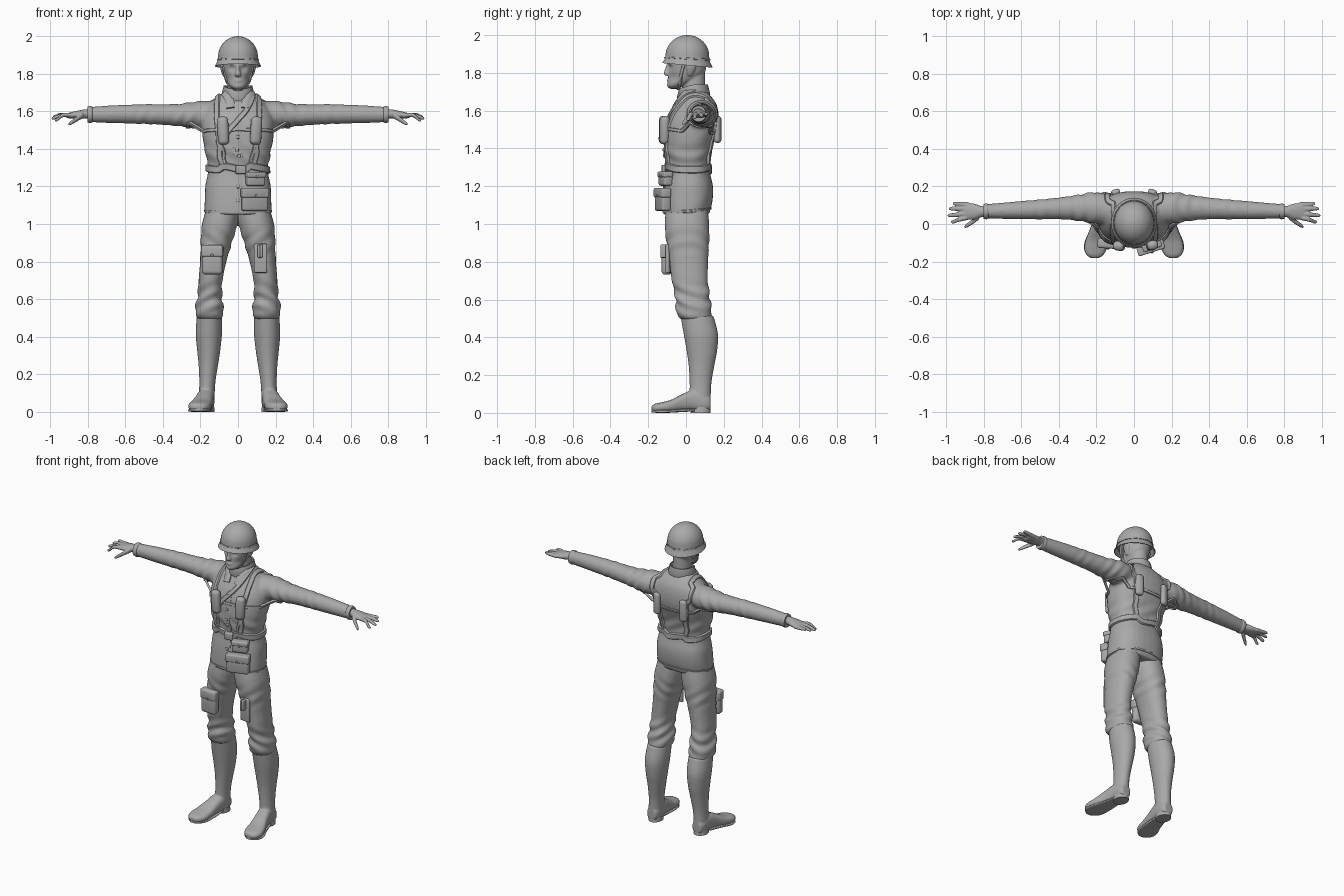
import bpy, bmesh, math
from math import sin, cos, pi, exp
from mathutils import Vector, Matrix
from mathutils.bvhtree import BVHTree

cube = bpy.data.objects.get("Cube")
if cube:
    bpy.data.objects.remove(cube)

grey = bpy.data.materials.new("plain_grey")
grey.use_nodes = True
COLOUR = (0.4, 0.4, 0.4, 1)
grey.diffuse_color = COLOUR
grey.node_tree.nodes["Principled BSDF"].inputs["Base Color"].default_value = COLOUR
made = []


def finish(name, bm):
    bmesh.ops.recalc_face_normals(bm, faces=bm.faces)
    mesh = bpy.data.meshes.new(name)
    bm.to_mesh(mesh)
    bm.free()
    mesh.materials.append(grey)
    obj = bpy.data.objects.new(name, mesh)
    bpy.context.collection.objects.link(obj)
    made.append(obj)
    return obj


def spline(points, n=5, closed=False):
    p, out = [Vector(q) for q in points], []
    m = len(p)
    for i in range(m if closed else m - 1):
        a, b, c, d = (p[(i + k) % m] if closed else p[min(max(i + k, 0), m - 1)] for k in (-1, 0, 1, 2))
        for t in (j / n for j in range(n)):
            out.append((2*b + (c - a)*t + (2*a - 5*b + 4*c - d)*t*t + (3*b - a - 3*c + d)*t**3) / 2)
    return out if closed else out + [p[-1]]


def skin(name, rings, closed=False):
    bm = bmesh.new()
    loops = [[bm.verts.new(v) for v in ring] for ring in rings]
    for a, b in zip(loops, loops[1:] + (loops[:1] if closed else [])):
        for i in range(len(a)):
            j = (i + 1) % len(a)
            bm.faces.new((a[i], a[j], b[j], b[i]))
    if not closed:
        bm.faces.new(loops[0])
        bm.faces.new(loops[-1])
    return finish(name, bm)


def loft(name, sections, axis="z", side=1, power=2.0, sides=32):
    """Sections are (position, centre a, centre b, radius a, radius b) along the axis."""
    rings = []
    for t, a, b, ra, rb in spline(sections):
        ring = []
        for k in range(sides):
            c, s = cos(2*pi*k/sides), sin(2*pi*k/sides)
            u = a + ra * math.copysign(abs(c) ** (2/power), c)
            v = b + rb * math.copysign(abs(s) ** (2/power), s)
            x, y, z = {"x": (t, u, v), "y": (u, t, v), "z": (u, v, t)}[axis]
            ring.append((x * side, y, z))
        rings.append(ring)
    return skin(name, rings)


def fuse(name, parts, voxel, rounds=4, shift=None):
    """Merge parts into one smooth skin, then push points along normals by shift(co)."""
    bm = bmesh.new()
    for p in parts:
        bm.from_mesh(p.data)
        made.remove(p)
        bpy.data.objects.remove(p)
    obj = finish(name, bm)
    remesh = obj.modifiers.new("merge", "REMESH")
    remesh.mode, remesh.voxel_size = "VOXEL", voxel
    smooth = obj.modifiers.new("soften", "SMOOTH")
    smooth.iterations = rounds
    bpy.context.view_layer.update()
    mesh = bpy.data.meshes.new_from_object(obj.evaluated_get(bpy.context.evaluated_depsgraph_get()))
    obj.modifiers.clear()
    obj.data = mesh
    if shift:
        moves = [v.co + v.normal * shift(v.co) for v in mesh.vertices]
        for v, co in zip(mesh.vertices, moves):
            v.co = co
    return obj


def tree(obj):
    bm = bmesh.new()
    bm.from_mesh(obj.data)
    return BVHTree.FromBMesh(bm)


def strap(name, body, points, width, thick=0.009, closed=False):
    """Ribbon laid on a body along rough points."""
    hits = [body.find_nearest(p) for p in spline(points, 6, closed)]
    pos, n, rings = [h[0] for h in hits], len(hits), []
    for i in range(n):
        back, ahead = (i - 1) % n if closed else max(i - 1, 0), (i + 1) % n if closed else min(i + 1, n - 1)
        normal = (hits[back][1] + hits[i][1] + hits[ahead][1]).normalized()
        across = normal.cross(pos[ahead] - pos[back]).normalized() * width / 2
        rings.append([pos[i] + across*a + normal*thick*b
                      for a, b in ((-1, -1), (-1, 0.6), (-0.8, 1), (0.8, 1), (1, 0.6), (1, -1))])
    return skin(name, rings, closed)


def box(name, matrix, size, bevel):
    bm = bmesh.new()
    bmesh.ops.create_cube(bm, size=1, matrix=Matrix.Diagonal((*size, 1)))
    bmesh.ops.bevel(bm, geom=bm.edges[:], offset=bevel, segments=3, profile=0.5, affect="EDGES")
    bm.transform(matrix)
    return finish(name, bm)


def pouch(name, body, guess, size, bevel=0.012, flap=True, tilt=0):
    """Soft box facing out of a body; optional flap and stud."""
    co, normal, _, _ = body.find_nearest(Vector(guess))
    turn = math.atan2(normal.x, -normal.y)
    m = Matrix.Translation(co) @ Matrix.Rotation(turn, 4, "Z") @ Matrix.Rotation(tilt, 4, "Y")
    w, d, h = size
    box(name, m @ Matrix.Translation((0, -d*0.3, 0)), size, bevel)
    if flap:
        box(name + "_flap", m @ Matrix.Translation((0, -d*0.34, h*0.3)), (w*1.06, d*1.06, h*0.42), bevel*0.7)
        box(name + "_stud", m @ Matrix.Translation((0, -d*0.87, h*0.16)), (0.014, 0.01, 0.014), 0.004)


# Jacket with sleeves
trunk = loft("trunk", [
    (1.05, 0, 0, .177, .122), (1.12, 0, .01, .178, .13), (1.2, 0, .015, .174, .128),
    (1.29, 0, .012, .16, .113), (1.4, 0, .012, .178, .127), (1.5, 0, .03, .193, .14),
    (1.57, 0, .042, .186, .132), (1.63, 0, .053, .155, .11), (1.67, 0, .053, .12, .085),
    (1.7, 0, .047, .08, .066), (1.72, 0, .042, .062, .056)], power=2.4)
arms = [loft("arm", [
    (.08, .07, 1.585, .07, .07), (.2, .085, 1.583, .084, .072), (.3, .086, 1.58, .069, .061),
    (.4, .083, 1.583, .058, .055), (.5, .078, 1.585, .053, .053), (.65, .072, 1.585, .046, .048),
    (.77, .068, 1.583, .039, .042), (.8, .067, 1.583, .037, .04)], "x", s) for s in (1, -1)]


def cloth_folds(co):
    arm = exp(-((abs(co.x) - .27) / .08) ** 2) + .5 * exp(-((abs(co.x) - .5) / .06) ** 2)
    waist = exp(-((co.z - 1.36) / .06) ** 2)
    return .003 * arm * sin(abs(co.x)*95 + co.z*50) + .003 * waist * sin(co.x*45 + co.z*70)


jacket = fuse("jacket", [trunk] + arms, .009, 6, cloth_folds)
body = tree(jacket)


# Trousers
def leg(s):
    return loft("leg", [
        (1.12, .075, .005, .08, .105), (1.0, .098, .005, .094, .118), (.9, .115, .01, .083, .112),
        (.8, .132, .015, .07, .102), (.7, .146, .02, .064, .096), (.63, .15, .033, .064, .092),
        (.57, .152, .038, .072, .093), (.52, .152, .045, .074, .092), (.495, .152, .053, .064, .082)],
        side=s, power=2.2)


def knee_folds(co):
    knee, hip = exp(-((co.z - .6) / .07) ** 2), exp(-((co.z - .9) / .06) ** 2)
    return .006*knee*sin(co.z*85 + abs(co.x)*40 + co.y*25) + .003*hip*sin(co.z*70 - abs(co.x)*60)


trousers = fuse("trousers", [leg(1), leg(-1)], .009, 4, knee_folds)
thighs = tree(trousers)

# Boots and hands
for s, label in ((1, "left"), (-1, "right")):
    shin = loft("shin", [
        (.515, .152, .058, .067, .087), (.42, .155, .078, .07, .091), (.33, .156, .084, .062, .081),
        (.25, .158, .082, .052, .068), (.16, .163, .077, .043, .058), (.08, .167, .075, .042, .056),
        (.02, .168, .075, .04, .054)], side=s)
    foot = loft("foot", [
        (.13, .168, .05, .03, .035), (.1, .168, .055, .042, .045), (.04, .172, .067, .045, .055),
        (-.02, .183, .054, .049, .045), (-.08, .197, .036, .058, .033), (-.13, .205, .029, .06, .027),
        (-.165, .208, .026, .045, .022), (-.182, .208, .024, .02, .012)], "y", s, 2.6)
    fuse(label + "_boot", [shin, foot], .006, 4)
    loft(label + "_heel", [(0, .168, .078, .043, .053), (.03, .168, .078, .041, .052)], side=s)
    loft(label + "_sole", [
        (.045, .175, .015, .038, .007), (-.03, .186, .012, .05, .008), (-.1, .202, .008, .062, .008),
        (-.15, .207, .008, .054, .008), (-.182, .208, .01, .02, .007)], "y", s, 4)
    hand = [loft("palm", [
        (.76, .066, 1.586, .028, .026), (.81, .066, 1.586, .029, .025), (.85, .066, 1.582, .042, .022),
        (.895, .068, 1.578, .045, .016), (.91, .068, 1.577, .04, .012)], "x", s),
        loft("thumb", [(.825, .04, 1.58, .016, .016), (.86, .012, 1.558, .014, .014),
                       (.89, -.008, 1.538, .011, .011), (.903, -.016, 1.53, .006, .006)], "x", s)]
    for root, tip, reach, drop in ((.103, .108, .965, 1.582), (.08, .082, .985, 1.573),
                                   (.056, .046, .992, 1.565), (.036, .012, .975, 1.555)):
        hand.append(loft("finger", [
            (.88, root, 1.578, .013, .012), (.93, (root + tip) / 2, 1.58, .012, .011),
            (reach - .012, tip, drop, .01, .009), (reach, tip, drop - .002, .005, .005)], "x", s))
    fuse(label + "_hand", hand, .004, 2)
    # Rolled sleeve cuff
    loft(label + "_cuff", [(.775, .068, 1.583, .038, .041), (.785, .067, 1.583, .042, .045),
                           (.802, .067, 1.583, .039, .042)], "x", s)

# Head
parts = [loft("skull", [
    (1.718, 0, -.06, .022, .022), (1.732, 0, -.053, .042, .043), (1.76, 0, -.02, .06, .075),
    (1.8, 0, .003, .073, .095), (1.85, 0, .008, .081, .102), (1.9, 0, .01, .082, .1),
    (1.95, 0, .01, .06, .075)], power=2.2),
    loft("neck", [(1.65, 0, .045, .062, .062), (1.72, 0, .042, .056, .06), (1.82, 0, .04, .055, .062)]),
    loft("nose", [(1.85, 0, -.09, .009, .012), (1.82, 0, -.095, .011, .016),
                  (1.797, 0, -.096, .017, .022), (1.785, 0, -.092, .014, .016)]),
    loft("lips", [(1.771, 0, -.088, .018, .008), (1.764, 0, -.086, .024, .014),
                  (1.755, 0, -.086, .019, .013), (1.749, 0, -.084, .012, .008)])]
for s in (1, -1):
    parts.append(loft("ear", [(1.785, .07, .02, .01, .01), (1.815, .079, .025, .012, .022),
                              (1.84, .083, .028, .012, .026), (1.86, .08, .028, .008, .016)], side=s))


def face_shape(co):
    if co.y > -.03:
        return 0
    near = lambda x, z, r: exp(-((abs(co.x) - x) ** 2 + (co.z - z) ** 2) / r ** 2)
    return .006*near(.034, 1.852, .014) - .011*near(.032, 1.83, .015) + .004*near(.031, 1.829, .007) \
        - .005*near(.05, 1.775, .02) + .004*near(0, 1.73, .017) - .003*near(0, 1.762, .003)


head = fuse("head", parts, .0045, 3, face_shape)
skull = tree(head)
strap("chin_strap", skull, [(.09, 0, 1.87), (.085, -.02, 1.82), (.07, -.03, 1.77), (.04, -.035, 1.725),
      (0, -.04, 1.7), (-.04, -.035, 1.725), (-.07, -.03, 1.77), (-.085, -.02, 1.82), (-.09, 0, 1.87)], .016, .006)

# Helmet: dome, flared brim, rolled rim and hollow inside, tipped slightly back
profile = [(cos(a) * .106, 1.89 + sin(a) * .11) for a in (pi/2 * (1 - i/12) for i in range(13))]
profile[0] = (.002, 2.0)
profile += [(.108, 1.871), (.114, 1.857), (.121, 1.845), (.122, 1.84), (.118, 1.84), (.104, 1.866), (.09, 1.92), (.002, 1.96)]


def helmet_ring(r, z, n=48):
    low = max(0, 1.9 - z)
    return [(r*cos(2*pi*k/n), .007 + r*1.09*sin(2*pi*k/n), z - .2*low*sin(2*pi*k/n)) for k in range(n)]


skin("helmet", [helmet_ring(r, z) for r, z in profile])
skin("helmet_band", [helmet_ring(r, z) for r, z in ((.1, 1.882), (.1095, 1.88), (.111, 1.872), (.1, 1.87))])
for k in range(10):
    a = 2*pi*(k + .5)/10
    box("helmet_rivet", Matrix.Translation((.109*cos(a), .007 + .119*sin(a), 1.876 - .005*sin(a)))
        @ Matrix.Rotation(a, 4, "Z"), (.008, .008, .008), .003)

# Collar and lapels
circle = [2*pi*k/16 for k in range(16)]
skin("collar", [[(r*cos(a), .04 + r*sin(a), z - .02*max(0, -sin(a))) for a in circle]
                for r, z in ((.06, 1.68), (.07, 1.738), (.076, 1.738), (.088, 1.69), (.08, 1.67))])
for s in (1, -1):
    strap("collar_point", body, [(s*.075, .0, 1.705), (s*.05, -.06, 1.675), (s*.042, -.09, 1.632)], .045, .01)
strap("jacket_placket", body, [(0, -.2, z) for z in (1.055, 1.15, 1.28, 1.4, 1.52, 1.62)], .04, .003)
for z in (1.13, 1.21, 1.34, 1.4, 1.47, 1.585):
    pouch("button", body, (0, -.2, z), (.018, .012, .018), .005, False)
strap("jacket_hem", body, [(.25*cos(a), .2*sin(a), 1.064) for a in circle], .012, .004, True)

# Belt, buckle and harness
strap("belt", body, [(.25*cos(a), .012 + .2*sin(a), 1.293) for a in circle], .038, .012, True)
pouch("buckle", body, (.02, -.2, 1.293), (.055, .035, .045), .006, False)
strap("chest_strap", body, [(.27*cos(a), .03 + .22*sin(a), 1.485 - .03*sin(a)) for a in circle], .018, .007, True)
strap("diagonal_strap", body, [(.085, .05, 1.72), (.08, -.04, 1.68), (.04, -.1, 1.61), (-.03, -.14, 1.53), (-.1, -.15, 1.44)], .028)
for s in (1, -1):
    strap("shoulder_strap", body, [(s*.1, -.14, 1.3), (s*.115, -.15, 1.42), (s*.125, -.13, 1.55), (s*.13, -.03, 1.68),
          (s*.135, .06, 1.72), (s*.135, .16, 1.67), (s*.13, .2, 1.55), (s*.12, .2, 1.42), (s*.1, .17, 1.3)], .03)
    strap("side_strap", body, [(s*.12, -.15, 1.47), (s*.09, -.15, 1.38), (s*.07, -.14, 1.3)], .016)
    pouch("chest_case", body, (s*.11 + .014, -.2, 1.51), (.06, .05, .15), .022, False, s*.06)
    pouch("back_case", body, (s*.125, .25, 1.48), (.05, .035, .14), .016, False)

# Belt pouches and thigh pockets
pouch("upper_belt_pouch", body, (.125, -.2, 1.26), (.1, .05, .075))
pouch("lower_belt_pouch", body, (.108, -.2, 1.135), (.14, .05, .12))
pouch("right_thigh_pocket", thighs, (-.142, -.2, .795), (.11, .05, .155), .018)
pouch("left_thigh_pocket", thighs, (.112, -.2, .795), (.07, .02, .155), .007, False)
for x in (.1, .122):
    pouch("pocket_tool", thighs, (x, -.2, .845), (.014, .05, .07), .006, False)

# Smooth shading with crisp edges
bpy.ops.object.select_all(action="DESELECT")
for obj in made:
    obj.select_set(True)
bpy.context.view_layer.objects.active = made[0]
bpy.ops.object.shade_smooth_by_angle(angle=math.radians(45))
